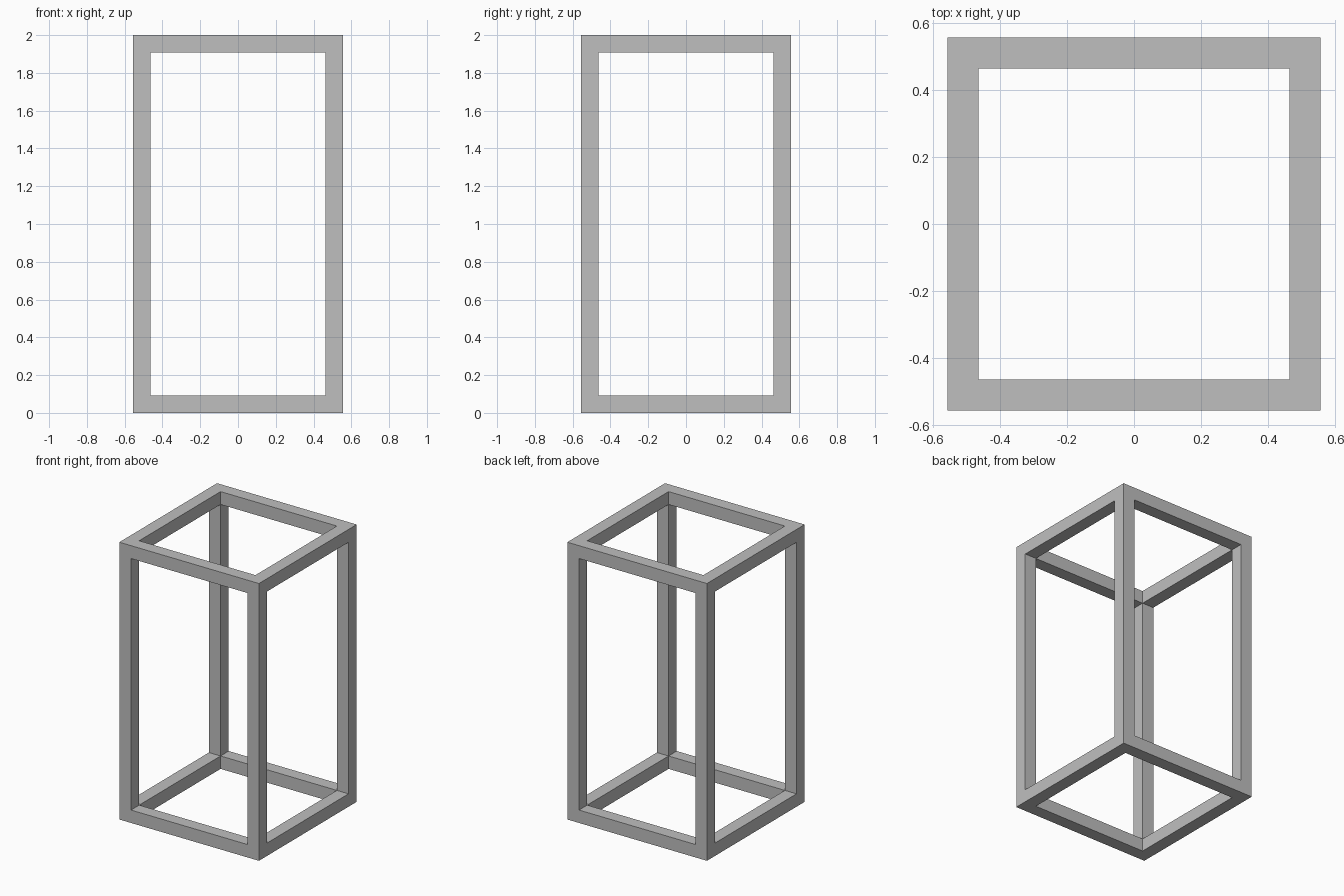
import bpy
import bmesh
from mathutils import Matrix, Vector

WIDTH, HEIGHT, BAR = 1.114, 2.0, 0.093

# Remove the default object
default = bpy.data.objects.get("Cube")
if default:
    bpy.data.objects.remove(default, do_unlink=True)

# Single grey material
grey = bpy.data.materials.new("light_grey")
grey.use_nodes = True
colour = (0.52, 0.52, 0.52, 1.0)
grey.diffuse_color = colour
for node in grey.node_tree.nodes:
    if node.type == 'BSDF_PRINCIPLED':
        node.inputs["Base Color"].default_value = colour

# Solid block that becomes the frame
bm = bmesh.new()
size = Matrix.Diagonal((WIDTH, WIDTH, HEIGHT, 1.0))
bmesh.ops.create_cube(bm, size=1.0,
                      matrix=Matrix.Translation(Vector((0, 0, HEIGHT / 2))) @ size)
bmesh.ops.recalc_face_normals(bm, faces=bm.faces[:])

# Open each side: inset the border, push the opening in by one bar, drop the cap
openings = bm.faces[:]
bmesh.ops.inset_individual(bm, faces=openings, thickness=BAR, use_even_offset=True)
for face in openings:
    inward = -face.normal * BAR
    walls = bmesh.ops.extrude_face_region(bm, geom=[face])["geom"]
    bmesh.ops.translate(bm, vec=inward,
                        verts=[v for v in walls if isinstance(v, bmesh.types.BMVert)])
    caps = [f for f in walls if isinstance(f, bmesh.types.BMFace)]
    if face.is_valid:
        caps.append(face)
    bmesh.ops.delete(bm, geom=caps, context='FACES')

# Weld the inner corners into one closed frame
bmesh.ops.remove_doubles(bm, verts=bm.verts[:], dist=0.001)
bmesh.ops.recalc_face_normals(bm, faces=bm.faces[:])

mesh = bpy.data.meshes.new("open_box_frame")
bm.to_mesh(mesh)
bm.free()
mesh.materials.append(grey)
frame = bpy.data.objects.new("open_box_frame", mesh)
bpy.context.scene.collection.objects.link(frame)
